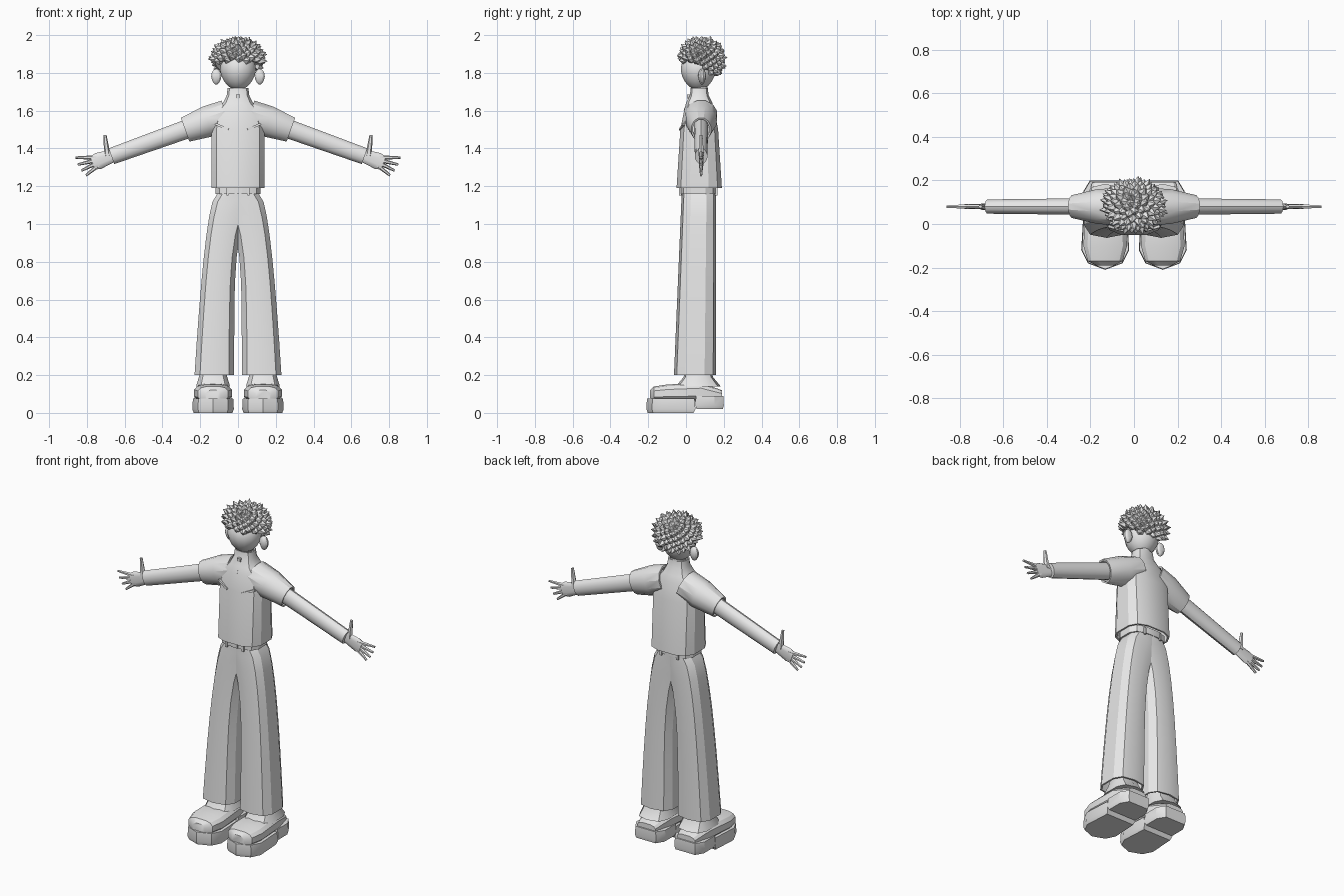
import bpy, bmesh, math, random
from mathutils import Vector

random.seed(4)
cube = bpy.data.objects.get("Cube")
if cube:
    bpy.data.objects.remove(cube)

grey = bpy.data.materials.new("light grey")
grey.use_nodes = True
shade = (0.8, 0.8, 0.8, 1)
grey.diffuse_color = shade
grey.node_tree.nodes["Principled BSDF"].inputs["Base Color"].default_value = shade

X, Y, Z = Vector((1, 0, 0)), Vector((0, 1, 0)), Vector((0, 0, 1))


def ring(centre, u, v, half_u, half_v, sides=12, power=2.0):
    """Rounded-box cross-section whose flats reach exactly half_u and half_v."""
    exponent = 2 / power
    fit = math.cos(math.pi / sides) ** exponent
    points = []
    for i in range(sides):
        angle = (i + 0.5) * math.tau / sides
        c, s = math.cos(angle), math.sin(angle)
        across = math.copysign(abs(c) ** exponent, c) / fit
        along = math.copysign(abs(s) ** exponent, s) / fit
        points.append(Vector(centre) + u * half_u * across + v * half_v * along)
    return points


def level(z, left, right, front, back, sides=12, power=3.0):
    """Horizontal section given by its bounds."""
    middle = ((left + right) / 2, (front + back) / 2, z)
    return ring(middle, X, Y, (right - left) / 2, (back - front) / 2, sides, power)


def tube(start, end, start_radius, end_radius, sides=6, flat=1.0):
    """Straight tapered bar; flat scales its depth."""
    start, end = Vector(start), Vector(end)
    direction = (end - start).normalized()
    side = (Y - direction * direction.dot(Y)).normalized()
    other = direction.cross(side)
    return [ring(point, side, other, radius * flat, radius, sides)
            for point, radius in ((start, start_radius), (end, end_radius))]


def box(x, y, z, half_x, half_y, half_z):
    return [level(height, x - half_x, x + half_x, y - half_y, y + half_y, sides=4)
            for height in (z - half_z, z + half_z)]


def ball(centre, size_x, size_y, size_z, chin=0.0, sides=16, steps=10):
    """Ellipsoid, narrowed below its middle by chin."""
    rings = []
    for i in range(steps + 1):
        angle = math.pi * (0.02 + 0.96 * i / steps)
        height = -math.cos(angle)
        width = math.sin(angle) * (1 + chin * min(height, 0))
        rings.append(ring(Vector(centre) + Z * size_z * height, X, Y,
                          size_x * width, size_y * width, sides))
    return rings


def build(name, lofts, mirror=False, wall=0.0, angle=30):
    """Join lofts, each a list of rings; a wall leaves the ends open and thick."""
    bm = bmesh.new()
    for rings in lofts:
        rows = [[bm.verts.new(point) for point in points] for points in rings]
        for low, high in zip(rows, rows[1:]):
            for i in range(len(low)):
                bm.faces.new((low[i - 1], low[i], high[i], high[i - 1]))
        if not wall:
            bm.faces.new(rows[0][::-1])
            bm.faces.new(rows[-1])
    bmesh.ops.recalc_face_normals(bm, faces=bm.faces)
    for face in bm.faces:
        face.smooth = True
    for edge in bm.edges:
        edge.smooth = not edge.is_boundary and edge.calc_face_angle() < math.radians(angle)
    mesh = bpy.data.meshes.new(name)
    bm.to_mesh(mesh)
    bm.free()
    mesh.materials.append(grey)
    part = bpy.data.objects.new(name, mesh)
    bpy.context.scene.collection.objects.link(part)
    if wall:
        solidify = part.modifiers.new("wall", "SOLIDIFY")
        solidify.thickness = wall
        solidify.offset = -1
    if mirror:
        modifier = part.modifiers.new("mirror", "MIRROR")
        modifier.use_mirror_merge = False


# Shirt body: height, half width and half depth of each section
shirt = [(1.19, 0.14, 0.12), (1.5, 0.14, 0.1), (1.6, 0.12, 0.08),
         (1.64, 0.08, 0.07), (1.68, 0.06, 0.05), (1.72, 0.055, 0.045)]
build("shirt", [[level(z, -width, width, 0.07 - depth, 0.07 + depth)
                 for z, width, depth in shirt]], wall=0.01)

# Arms and sleeves share one sloping axis
slope = 0.36
arm_direction = Vector((1, 0, -slope)).normalized()
arm_up = arm_direction.cross(Y) * -1


def on_arm(x):
    return Vector((x, 0.08, 1.6 - slope * x))


sleeve = [(0.06, 0.08, 0.085), (0.16, 0.083, 0.08), (0.28, 0.067, 0.052)]
build("sleeves", [[ring(on_arm(x), Y, arm_up, depth, height)
                   for x, height, depth in sleeve]], mirror=True, wall=0.01)
build("arms", [tube(on_arm(0.2), on_arm(0.67), 0.05, 0.043, sides=14, flat=0.76)], mirror=True)

# Shirt details
build("pocket_flaps", [tube((0.05, -0.03, 1.5), (0.12, -0.01, 1.53), 0.006, 0.006, sides=4)],
      mirror=True)
build("placket", [tube((0, 0.02, 1.68), (0, -0.01, 1.6), 0.003, 0.003, sides=4)])
build("collar_button", [box(0, 0.015, 1.675, 0.01, 0.01, 0.01)])

# Hands: flat palm, four fanned fingers and a raised thumb
palm = [(0.65, 0.03), (0.74, 0.043), (0.77, 0.035)]
hand = [[ring(on_arm(x), Y, arm_up, 0.012, width, sides=10, power=2.6) for x, width in palm]]
wrist = on_arm(0.69)


def finger(angle, start, length, radius):
    direction = Vector((math.cos(angle), 0, math.sin(angle)))
    return tube(wrist + direction * start, wrist + direction * length, radius, radius / 2)


for i in range(4):
    hand.append(finger(-0.23 * i, 0.06, 0.17 - 0.007 * i, 0.011))
hand.append(finger(1.45, 0.01, 0.12, 0.015))
build("hands", hand, mirror=True, angle=45)

# Trouser legs: flared outside, meeting at the hips
leg = []
for i in range(9):
    t = (i / 8) ** 1.5
    inner = 0.02 - 0.11 * (1 - t) ** 5
    outer = 0.11 + 0.12 * math.sqrt(t)
    leg.append(level(1.16 - 0.96 * t, inner, outer, -0.02 - 0.04 * t, 0.155, sides=10))
build("trouser_legs", [leg], mirror=True, wall=0.01, angle=25)

# Belt, loops and buckle
build("belt", [[level(z, -0.12, 0.12, -0.03, 0.16) for z in (1.16, 1.2)]])
build("belt_loops", [box(0.055, y, 1.17, 0.006, 0.006, 0.02) for y in (-0.03, 0.16)], mirror=True)
build("buckle", [box(0, -0.03, 1.175, 0.02, 0.006, 0.014)])

# Shoe soles: pointed front slab and separate heel, each from half an outline
foot_x = 0.132


def slab(half, bottom, top):
    outline = half + [(-x, y) for x, y in reversed(half) if x]
    middle = Vector((foot_x, sum(y for x, y in outline) / len(outline), 0))
    points = [Vector((foot_x + x, y, 0)) for x, y in outline]
    return [[middle.lerp(point, scale) + Z * z for point in points]
            for z, scale in ((bottom, 0.93), (bottom + 0.02, 1), (top, 0.97))]


build("sole_fronts", [slab([(0, -0.21), (0.08, -0.18), (0.11, -0.12), (0.1, 0.05)], 0, 0.075)],
      mirror=True)
build("heels", [slab([(0.1, 0.05), (0.1, 0.15), (0.07, 0.2)], 0.02, 0.09)], mirror=True)

# Shoe uppers: toe box sections run back, ankle sections run up
toe = [(-0.19, 0.04, 0.12), (-0.17, 0.08, 0.14), (-0.1, 0.1, 0.15), (0.08, 0.09, 0.16),
       (0.19, 0.06, 0.12)]
toe_box = []
for y, width, top in toe:
    height = (top - 0.06) / 2
    toe_box.append(ring((foot_x, y, top - height), X, Z, width, height, power=3))
ankle = [level(z, foot_x - width, foot_x + width, front, back, sides=10)
         for z, width, front, back in ((0.14, 0.09, -0.05, 0.18), (0.19, 0.075, -0.01, 0.14),
                                       (0.25, 0.06, 0, 0.13))]
build("shoe_uppers", [toe_box, ankle], mirror=True)

# Neck, head and ears
build("neck", [tube((0, 0.075, 1.62), (0, 0.075, 1.78), 0.04, 0.04, sides=12)])
build("head", [ball((0, 0.065, 1.815), 0.095, 0.093, 0.107, chin=0.12)])
build("ears", [ball((0.115, 0.085, 1.78), 0.027, 0.02, 0.042, chin=0.2, sides=10)], mirror=True)

# Hair: leaf-shaped spikes spread evenly over a cap, kept clear of the face
crown = Vector((0, 0.083, 1.872))
hair = [ball(crown + Y * 0.01, 0.1, 0.09, 0.09)]
count = 190
golden_angle = math.pi * (3 - math.sqrt(5))
for i in range(count):
    height = 1 - (2 * i + 1) / count
    radius = math.sqrt(1 - height * height)
    turn = i * golden_angle
    out = Vector((radius * math.cos(turn), radius * math.sin(turn), height))
    if height < -0.08 - 0.8 * max(0, out.y + 0.3):
        continue
    tip = 0.136 * random.uniform(0.92, 1.03)
    stretched = Vector((out.x * 1.15, out.y, out.z * 0.95))
    u = out.orthogonal().normalized()
    v = out.cross(u)
    hair.append([ring(crown + stretched * reach, u, v, width, width, sides=5)
                 for reach, width in ((0.08, 0.012), (0.105, 0.018), (tip, 0.001))])
build("hair", hair)
